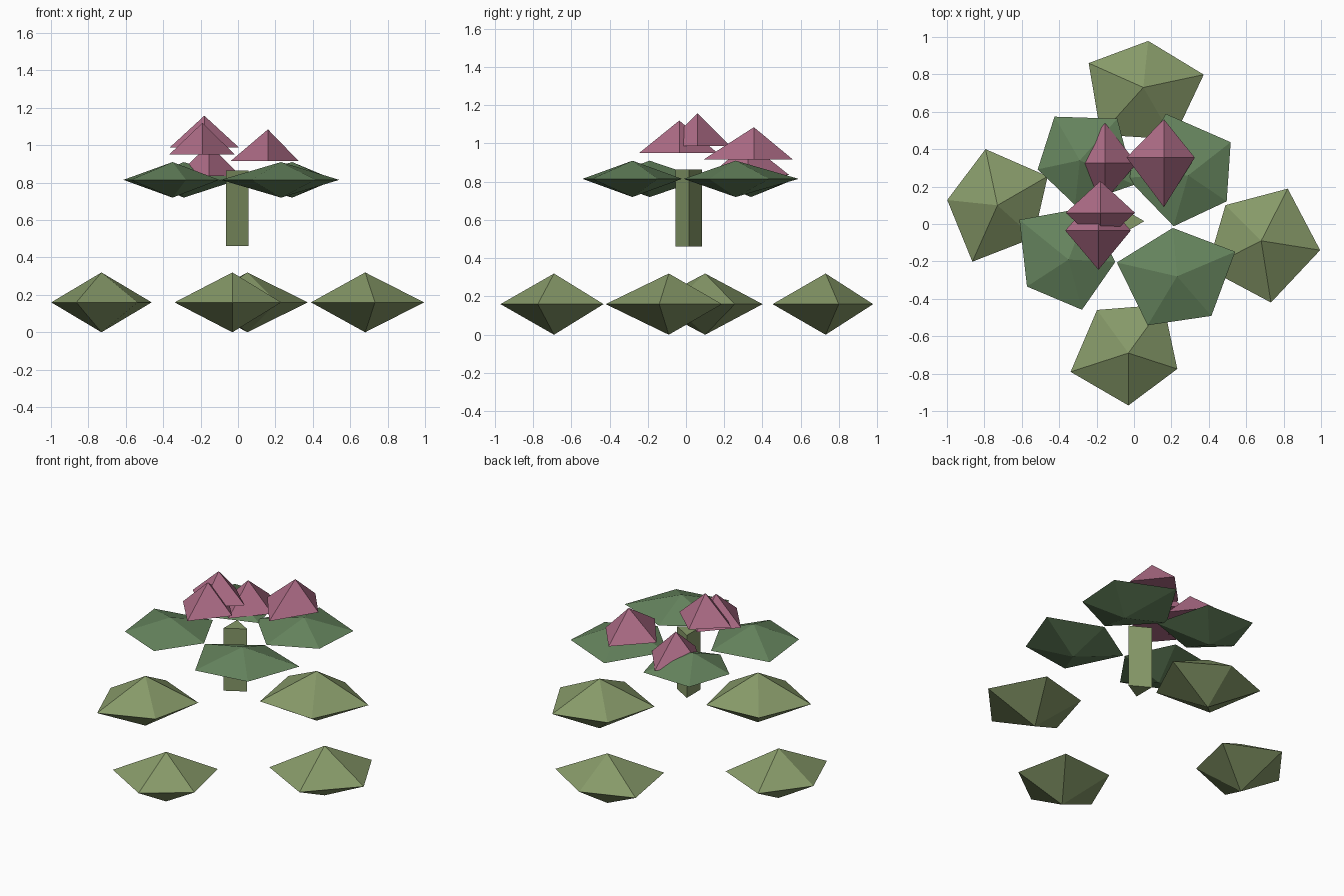
import bpy
from math import cos, sin, radians

if "Cube" in bpy.data.objects:
    bpy.data.objects.remove(bpy.data.objects["Cube"])


def material(name, rgb):
    m = bpy.data.materials.new(name)
    m.diffuse_color = (*rgb, 1)
    m.use_nodes = True
    m.node_tree.nodes["Principled BSDF"].inputs["Base Color"].default_value = m.diffuse_color
    return m


light_green = material("light_green", (0.24, 0.32, 0.14))
dark_green = material("dark_green", (0.13, 0.23, 0.11))
pink = material("pink", (0.42, 0.15, 0.24))


def add_mesh(name, verts, faces, mat):
    me = bpy.data.meshes.new(name)
    me.from_pydata(verts, [], faces)
    me.materials.append(mat)
    ob = bpy.data.objects.new(name, me)
    bpy.context.collection.objects.link(ob)


def ring(x, y, z, start, radii):
    """Evenly spaced angles, uneven radii."""
    n = len(radii)
    angles = [radians(start + 360 * i / n) for i in range(n)]
    return [(x + r * cos(a), y + r * sin(a), z) for r, a in zip(radii, angles)]


def leaf_clump(name, x, y, z, half, start, radii, mat):
    n = len(radii)
    verts = ring(x, y, z, start, radii) + [(x, y, z + half), (x, y, z - half)]
    faces = []
    for i in range(n):
        j = (i + 1) % n
        faces += [(i, j, n), (j, i, n + 1)]
    add_mesh(name, verts, faces, mat)


def blossom(name, x, y, z, radii):
    n = len(radii)
    verts = ring(x, y, z, 0, radii) + [(x, y, z + 0.17)]
    faces = [(i, (i + 1) % n, n) for i in range(n)] + [tuple(reversed(range(n)))]
    add_mesh(name, verts, faces, pink)


# Ground leaves: x, y, start angle, radii
lower = [
    (0.05, 0.73, 12, (0.33, 0.25, 0.32, 0.34, 0.32)),
    (-0.73, 0.10, 30, (0.31, 0.307, 0.27, 0.33, 0.26)),
    (-0.03, -0.69, 54, (0.32, 0.285, 0.325, 0.28, 0.275)),
    (0.68, -0.09, 63, (0.313, 0.27, 0.325, 0.334, 0.319)),
]
for i, (x, y, a, r) in enumerate(lower):
    leaf_clump(f"lower_leaf_{i + 1}", x, y, 0.16, 0.16, a, r, light_green)

# Raised leaves
upper = [
    (0.23, -0.28, 23, (0.338, 0.26, 0.33, 0.305, 0.28)),
    (-0.35, -0.19, 69, (0.30, 0.338, 0.265, 0.278, 0.25)),
    (0.29, 0.26, 38, (0.288, 0.35, 0.33, 0.283, 0.248)),
    (-0.29, 0.34, 48, (0.30, 0.27, 0.23, 0.24, 0.32)),
]
for i, (x, y, a, r) in enumerate(upper):
    leaf_clump(f"upper_leaf_{i + 1}", x, y, 0.815, 0.095, a, r, dark_green)

# Blossoms: radii run east, north, west, south
blossom("blossom_1", -0.18, 0.06, 0.988, (0.185, 0.17, 0.185, 0.17))
blossom("blossom_2", -0.19, -0.035, 0.95, (0.173, 0.20, 0.178, 0.21))
blossom("blossom_3", -0.155, 0.325, 0.835, (0.17, 0.215, 0.175, 0.20))
blossom("blossom_4", 0.16, 0.355, 0.915, (0.165, 0.205, 0.20, 0.265))

# Three-sided stem
stem = ring(-0.025, 0.015, 0.462, 0, (0.08,) * 3) + ring(-0.025, 0.015, 0.865, 0, (0.08,) * 3)
add_mesh("stem", stem,
         [(0, 1, 4, 3), (1, 2, 5, 4), (2, 0, 3, 5), (2, 1, 0), (3, 4, 5)], light_green)
